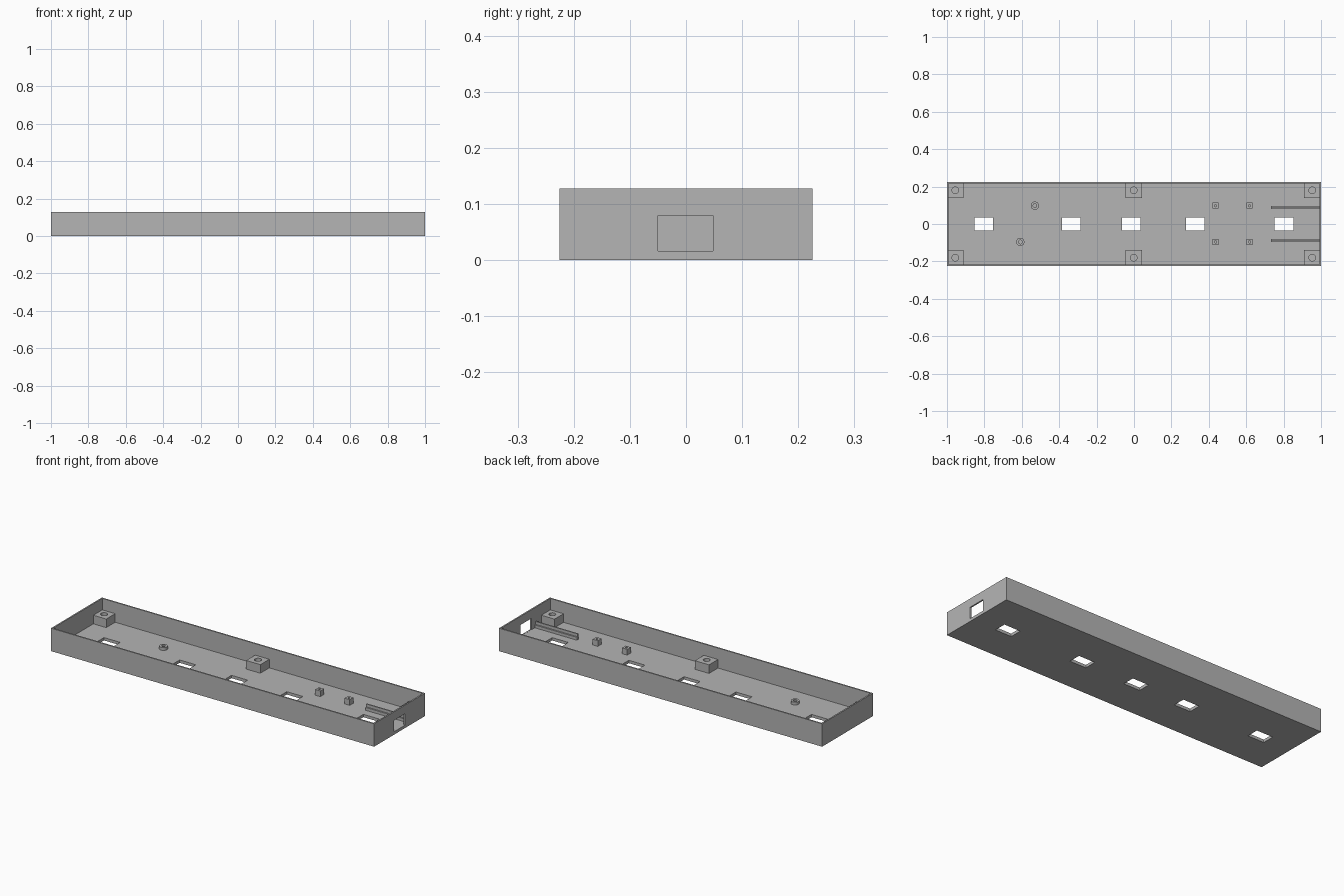
import bpy, bmesh
from mathutils import Matrix, Vector

cube = bpy.data.objects.get("Cube")
if cube:
    bpy.data.objects.remove(cube, do_unlink=True)

LENGTH, WIDTH, HEIGHT = 2.0, 0.45, 0.128
WALL, FLOOR = 0.008, 0.016
SINK = 0.004          # how far fittings sink into the floor and walls

grey = bpy.data.materials.new("plain_grey")
grey.use_nodes = True
grey.diffuse_color = (0.46, 0.46, 0.46, 1)
grey.node_tree.nodes["Principled BSDF"].inputs["Base Color"].default_value = grey.diffuse_color


def box(bm, lo, hi):
    lo, hi = Vector(lo), Vector(hi)
    bmesh.ops.create_cube(bm, size=1, matrix=Matrix.Translation((lo + hi) / 2)
                          @ Matrix.Diagonal((*(hi - lo), 1)))


def cylinder(bm, x, y, radius, bottom, top):
    bmesh.ops.create_cone(bm, cap_ends=True, segments=32, radius1=radius, radius2=radius,
                          depth=top - bottom,
                          matrix=Matrix.Translation((x, y, (bottom + top) / 2)))


def make(name, bm):
    mesh = bpy.data.meshes.new(name)
    bm.to_mesh(mesh)
    bm.free()
    mesh.materials.append(grey)
    obj = bpy.data.objects.new(name, mesh)
    bpy.context.collection.objects.link(obj)
    return obj


def cut(obj, bm):
    """Subtract a temporary solid and bake the result."""
    cutter = make("cutter", bm)
    cutter.hide_render = True
    mod = obj.modifiers.new("cut", "BOOLEAN")
    mod.operation, mod.solver, mod.object = "DIFFERENCE", "EXACT", cutter
    bpy.context.view_layer.objects.active = obj
    bpy.ops.object.modifier_apply(modifier=mod.name)
    bpy.data.objects.remove(cutter, do_unlink=True)


def smooth(obj):
    bpy.ops.object.select_all(action="DESELECT")
    obj.select_set(True)
    bpy.context.view_layer.objects.active = obj
    bpy.ops.object.shade_smooth_by_angle()


def drilled(name, x, y, hole, top, shape, lo=None, hi=None, radius=0):
    """A boss standing on the floor with a blind screw hole."""
    bm = bmesh.new()
    if shape == "box":
        box(bm, (*lo, FLOOR - SINK), (*hi, top))
    else:
        cylinder(bm, x, y, radius, FLOOR - SINK, top)
    obj = make(name, bm)
    drill = bmesh.new()
    cylinder(drill, x, y, hole, FLOOR, top + 0.02)
    cut(obj, drill)
    smooth(obj)


# Open tray
bm = bmesh.new()
box(bm, (-LENGTH / 2, -WIDTH / 2, 0), (LENGTH / 2, WIDTH / 2, HEIGHT))
tray = make("tray", bm)
bm = bmesh.new()
box(bm, (-LENGTH / 2 + WALL, -WIDTH / 2 + WALL, FLOOR),
    (LENGTH / 2 - WALL, WIDTH / 2 - WALL, HEIGHT + 0.1))
cut(tray, bm)

# Floor windows and the end port
bm = bmesh.new()
for x in (-0.803, -0.335, -0.014, 0.328, 0.802):
    box(bm, (x - 0.05, -0.034, -0.05), (x + 0.05, 0.034, FLOOR + 0.01))
box(bm, (0.95, -0.05, FLOOR + 0.0005), (1.05, 0.048, 0.08))
cut(tray, bm)

# Screw blocks along both long walls
inner = WIDTH / 2 - SINK
for side, y in (("back", 1), ("front", -1)):
    ys = sorted((y * 0.138, y * inner))
    for place, x, x0, x1 in (("right", -0.955, -1 + SINK, -0.912),
                             ("middle", -0.002, -0.046, 0.042),
                             ("left", 0.953, 0.91, 1 - SINK)):
        drilled(f"screw_block_{side}_{place}", x, y * 0.18, 0.018, 0.064, "box",
                (x0, ys[0]), (x1, ys[1]))

# Low round standoffs
for i, (x, y) in enumerate(((-0.53, 0.098), (-0.608, -0.096))):
    drilled(f"round_standoff_{i + 1}", x, y, 0.01, 0.032, "round", radius=0.022)

# Small square pillars
for x in (0.436, 0.618):
    for side, y in (("back", 0.098), ("front", -0.096)):
        place = "inner" if x < 0.5 else "outer"
        drilled(f"pillar_{side}_{place}", x, y, 0.006, 0.048, "box",
                (x - 0.016, y - 0.016), (x + 0.016, y + 0.016))

# Stepped guide rails beside the port
profile = [(0.08, FLOOR - SINK), (0.095, FLOOR - SINK), (0.095, 0.048),
           (0.088, 0.048), (0.088, 0.032), (0.08, 0.032)]
for side, s in (("back", 1), ("front", -1)):
    bm = bmesh.new()
    face = bm.faces.new([bm.verts.new((0.732, s * y, z)) for y, z in profile])
    ext = bmesh.ops.extrude_face_region(bm, geom=[face])
    bmesh.ops.translate(bm, vec=(LENGTH / 2 - SINK - 0.732, 0, 0),
                        verts=[v for v in ext["geom"] if isinstance(v, bmesh.types.BMVert)])
    bmesh.ops.recalc_face_normals(bm, faces=bm.faces)
    make(f"guide_rail_{side}", bm)
